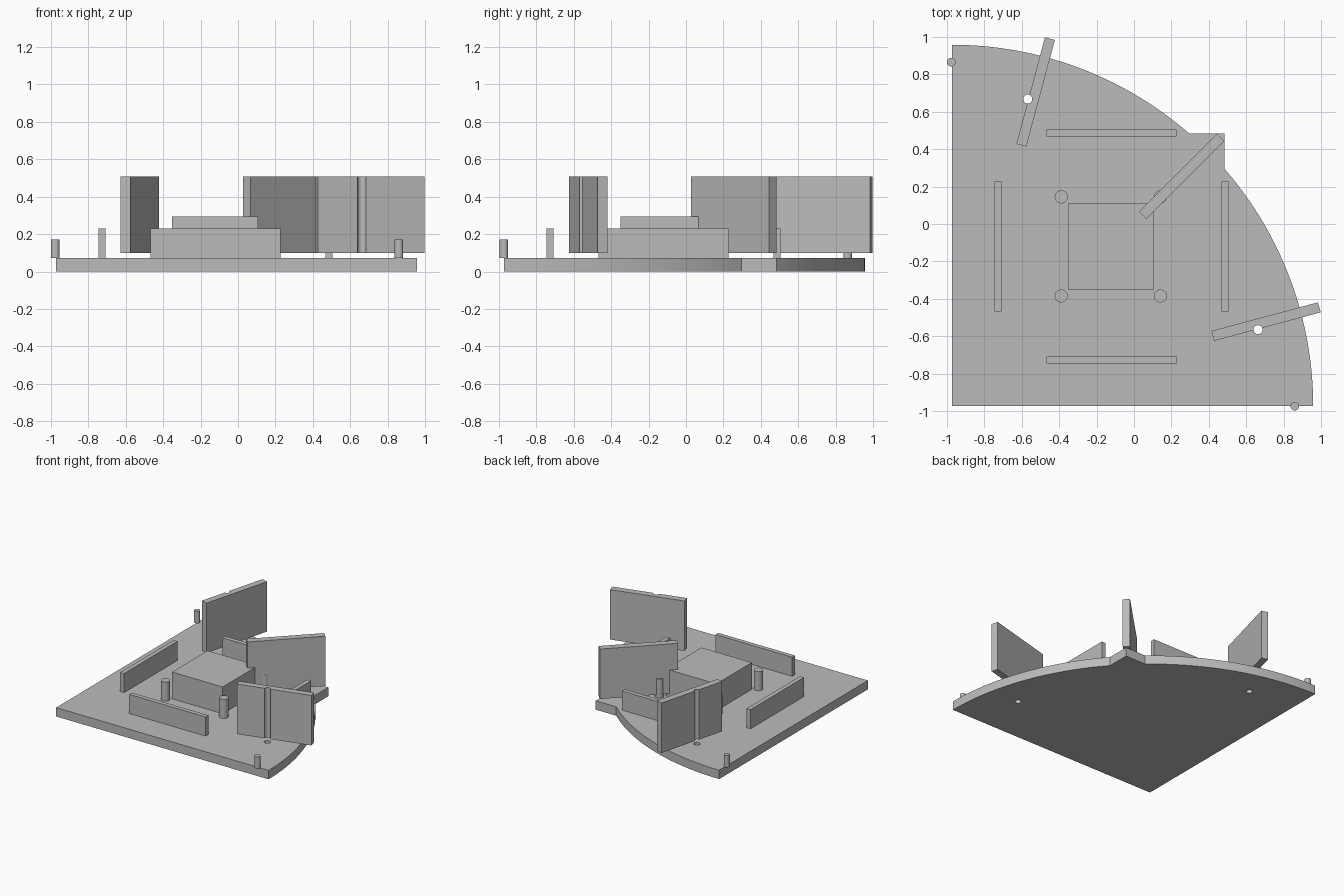
import bpy, bmesh
from math import cos, sin, pi, radians, asin, sqrt
from mathutils import Matrix

default = bpy.data.objects.get("Cube")
if default:
    bpy.data.objects.remove(default, do_unlink=True)

# One flat grey
grey = bpy.data.materials.new("neutral_grey")
grey.use_nodes = True
colour = (0.5, 0.5, 0.5, 1.0)
grey.diffuse_color = colour
grey.node_tree.nodes["Principled BSDF"].inputs["Base Color"].default_value = colour

BASE_TOP = 0.073
WALL_TOP = 0.23


def finish(name, bm):
    bmesh.ops.recalc_face_normals(bm, faces=bm.faces)
    mesh = bpy.data.meshes.new(name)
    bm.to_mesh(mesh)
    bm.free()
    obj = bpy.data.objects.new(name, mesh)
    bpy.context.collection.objects.link(obj)
    mesh.materials.append(grey)
    return obj


def select(obj):
    bpy.ops.object.select_all(action="DESELECT")
    obj.select_set(True)
    bpy.context.view_layer.objects.active = obj


def smooth(obj):
    select(obj)
    bpy.ops.object.shade_smooth_by_angle(angle=radians(30))


def block(name, x, y, length, depth, z0, z1, angle=0):
    bm = bmesh.new()
    bmesh.ops.create_cube(bm, size=1, matrix=(
        Matrix.Translation((x, y, (z0 + z1) / 2))
        @ Matrix.Rotation(radians(angle), 4, "Z")
        @ Matrix.Diagonal((length, depth, z1 - z0, 1))))
    return finish(name, bm)


def post(name, x, y, radius, z0, z1):
    bm = bmesh.new()
    bmesh.ops.create_cone(bm, cap_ends=True, segments=32, radius1=radius, radius2=radius,
                          depth=z1 - z0, matrix=Matrix.Translation((x, y, (z0 + z1) / 2)))
    obj = finish(name, bm)
    smooth(obj)
    return obj


def drill(target, x, y):
    cutter = post("drill_cutter", x, y, 0.024, -0.1, 0.7)
    cutter.hide_render = True
    mod = target.modifiers.new("drill", "BOOLEAN")
    mod.operation = "DIFFERENCE"
    mod.solver = "EXACT"
    mod.object = cutter
    select(target)
    bpy.ops.object.modifier_apply(modifier=mod.name)
    bpy.data.objects.remove(cutter, do_unlink=True)


# Quarter-round base plate with a square corner breaking through the arc
CORNER, RADIUS, SQUARE = -0.972, 1.93, 0.483
reach = SQUARE - CORNER
split = asin(reach / RADIUS)
low = pi / 2 - split


def arc(a, b, steps=32):
    return [(CORNER + RADIUS * cos(a + (b - a) * i / steps),
             CORNER + RADIUS * sin(a + (b - a) * i / steps)) for i in range(steps + 1)]


outline = [(CORNER, CORNER)] + arc(0, low) + [(SQUARE, SQUARE)] + arc(split, pi / 2)
bm = bmesh.new()
face = bm.faces.new([bm.verts.new((x, y, 0)) for x, y in outline])
raised = bmesh.ops.extrude_face_region(bm, geom=[face])["geom"]
bmesh.ops.translate(bm, vec=(0, 0, BASE_TOP),
                    verts=[v for v in raised if isinstance(v, bmesh.types.BMVert)])
base = finish("base_plate", bm)

# Central block, four low walls and four posts around it
MID = -0.12
block("central_block", MID - 0.004, MID, 0.46, 0.46, BASE_TOP, 0.293)
for name, dx, dy, angle in (("front", 0, -1, 0), ("back", 0, 1, 0),
                            ("right", -1, 0, 90), ("left", 1, 0, 90)):
    block(name + "_wall", MID + dx * 0.607, MID + dy * 0.607, 0.695, 0.036,
          BASE_TOP, WALL_TOP, angle)
for side, dx in (("right", -1), ("left", 1)):
    for end, dy in (("front", -1), ("back", 1)):
        post(f"{end}_{side}_post", MID - 0.004 + dx * 0.265, MID + dy * 0.265,
             0.035, BASE_TOP, WALL_TOP)

# Raised upright panels, the outer two grooved in line with holes in the base
PANEL = (0.59, 0.055, 0.098, 0.508)
block("diagonal_panel", 0.255, 0.255, *PANEL, 45)
left_panel = block("left_panel", 0.706, -0.522, *PANEL, 15)
back_panel = block("back_panel", -0.526, 0.706, *PANEL, 75)
for panel, x, y in ((left_panel, 0.663, -0.565), (back_panel, -0.568, 0.668)):
    drill(panel, x, y)
    drill(base, x, y)
    smooth(panel)
smooth(base)

# Small pegs at the two tips of the plate
post("left_tip_peg", 0.86, -0.974, 0.023, BASE_TOP, 0.17)
post("back_tip_peg", -0.977, 0.865, 0.023, BASE_TOP, 0.17)
